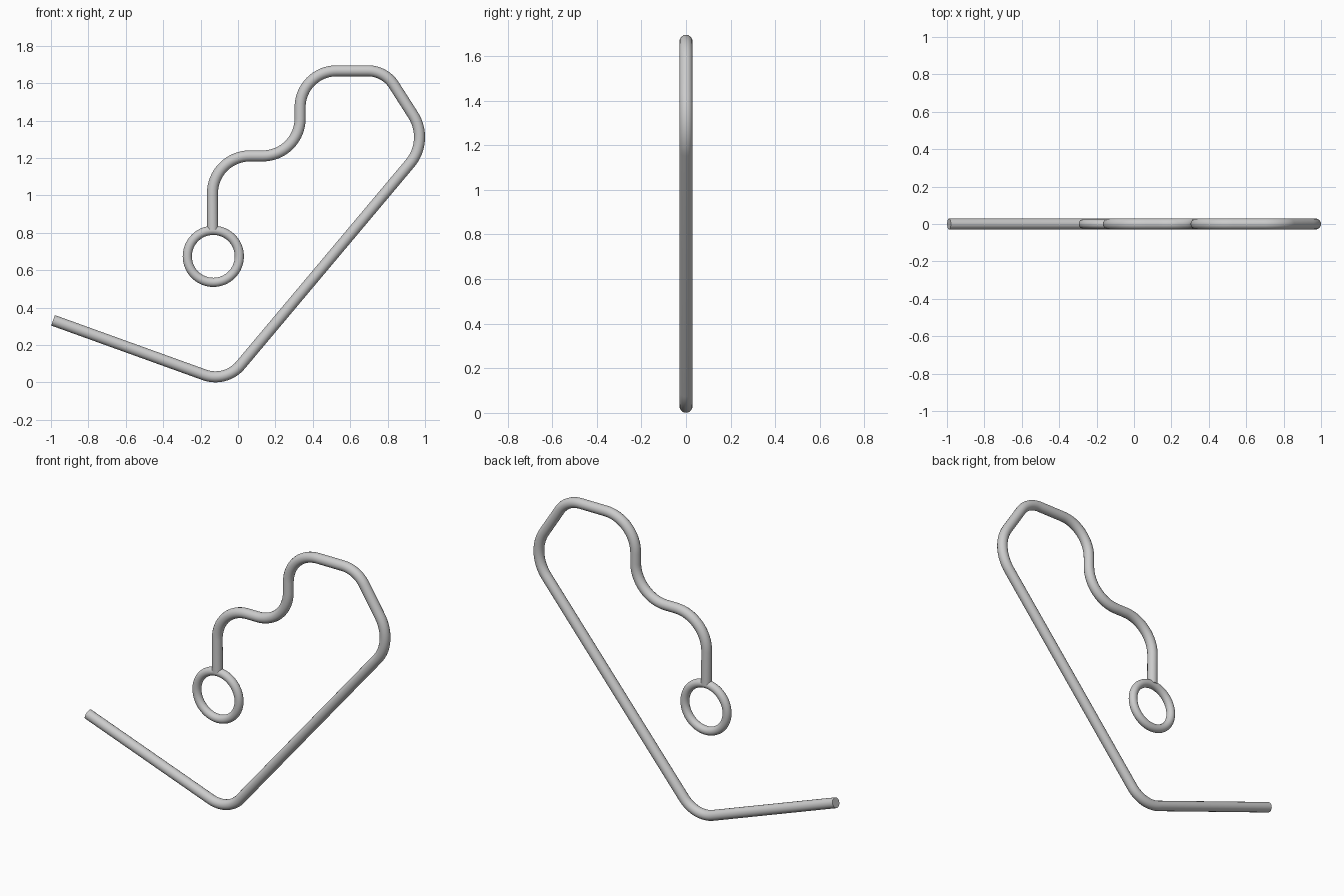
import bpy, math
from mathutils import Vector

if "Cube" in bpy.data.objects:
    bpy.data.objects.remove(bpy.data.objects["Cube"])

R = 0.0295  # wire radius


def fillet(prev, corner, nxt, r, steps=16):
    """Points of an arc of radius r rounding off a corner."""
    a, b = (prev - corner).normalized(), (nxt - corner).normalized()
    half = a.angle(b) / 2
    centre = corner + (a + b).normalized() * (r / math.sin(half))
    t = r / math.tan(half)
    u = (corner + a * t - centre).normalized()
    v = (corner + b * t - centre).normalized()
    return [centre + u.slerp(v, i / steps).normalized() * r for i in range(steps + 1)]


# Bent wire: corner x, corner z, bend radius
corners = [
    (-0.989, 0.332, 0),
    (-0.065, -0.001, 0.175),
    (1.023, 1.294, 0.22),
    (0.785, 1.666, 0.165),
    (0.332, 1.666, 0.195),
    (0.332, 1.211, 0.20),
    (-0.138, 1.211, 0.20),
    (-0.135, 0.815, 0),
]
pts = [Vector((x, 0, z)) for x, z, _ in corners]
path = [pts[0]]
for i in range(1, len(pts) - 1):
    path += fillet(pts[i - 1], pts[i], pts[i + 1], corners[i][2])
path.append(pts[-1])

curve = bpy.data.curves.new("bent_wire", 'CURVE')
curve.dimensions = '3D'
curve.bevel_depth = R
curve.bevel_resolution = 6
curve.use_fill_caps = True
spline = curve.splines.new('POLY')
spline.points.add(len(path) - 1)
for p, co in zip(spline.points, path):
    p.co = (*co, 1)
wire = bpy.data.objects.new("bent_wire", curve)
bpy.context.collection.objects.link(wire)
bpy.ops.object.select_all(action='DESELECT')
wire.select_set(True)
bpy.context.view_layer.objects.active = wire
bpy.ops.object.convert(target='MESH')
bpy.ops.object.shade_smooth_by_angle(angle=math.radians(40))

# Ring at the end of the wire
bpy.ops.mesh.primitive_torus_add(
    major_radius=0.139, minor_radius=0.0245, major_segments=64, minor_segments=24,
    location=(-0.132, 0, 0.674), rotation=(math.pi / 2, 0, 0))
bpy.context.object.name = "end_ring"
bpy.ops.object.shade_smooth()
